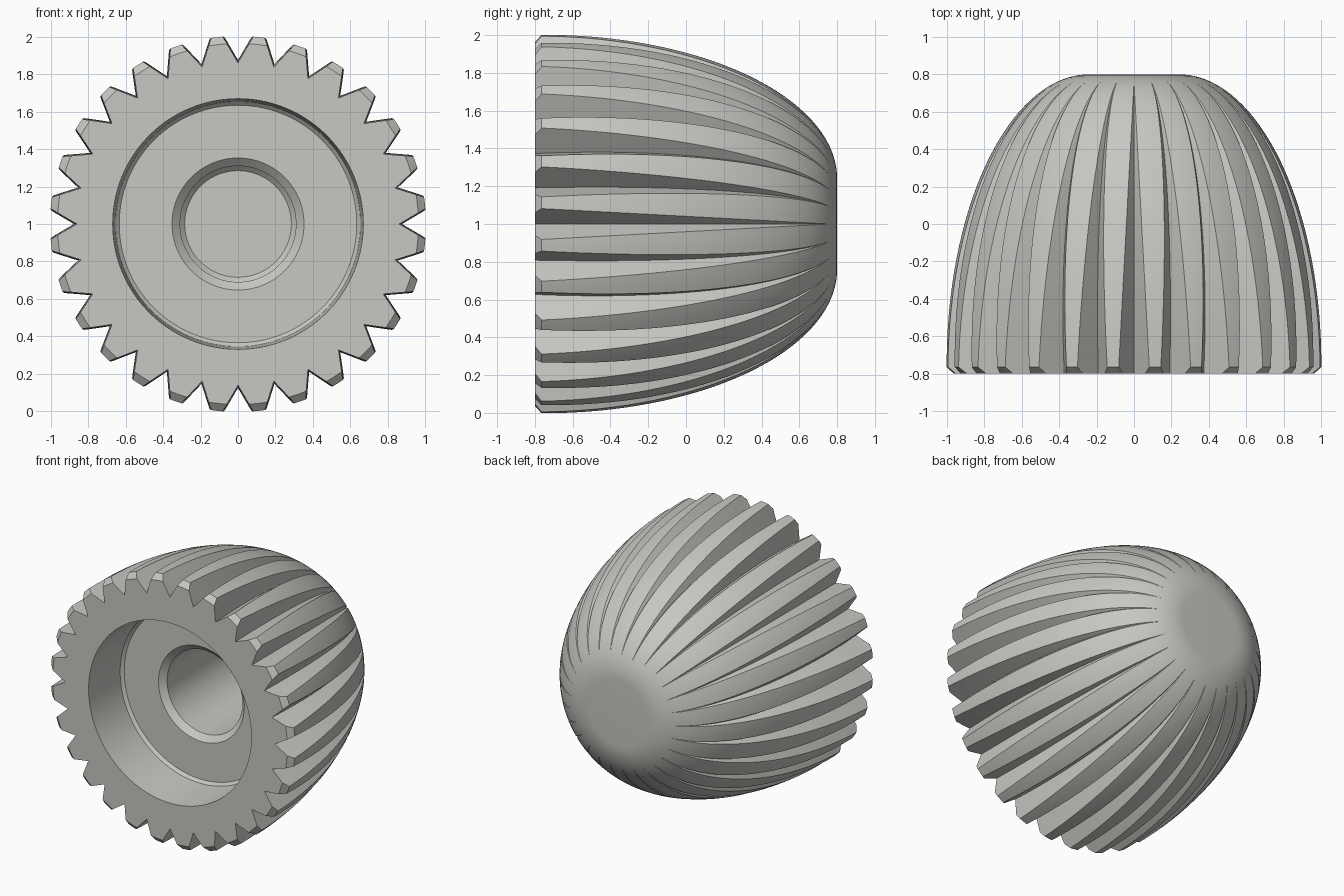
import bpy, bmesh, math

if "Cube" in bpy.data.objects:
    bpy.data.objects.remove(bpy.data.objects["Cube"])

TEETH, ARC = 28, 4            # number of ridges, facets across each ridge
STEP = 2 * math.pi / TEETH
BACK, FRONT, EDGE = 0.80, -0.80, -0.765
GROOVE_END = 1.345            # dome angle where the grooves run out

mat = bpy.data.materials.new("warm grey")
mat.diffuse_color = (0.57, 0.57, 0.54, 1)
mat.use_nodes = True
mat.node_tree.nodes["Principled BSDF"].inputs["Base Color"].default_value = mat.diffuse_color

bm = bmesh.new()


def ring(y, r, depth=0.0):
    """Closed outline around the y axis, notched by V grooves of the given depth."""
    half = math.atan2(depth * math.tan(math.radians(30)), r)
    polar = []
    for k in range(TEETH):
        a = k * STEP
        polar.append((a, r - depth))                       # groove bottom
        for j in range(ARC + 1):                           # ridge top
            polar.append((a + half + (STEP - 2 * half) * j / ARC, r))
    return [bm.verts.new((q * math.sin(a), y, 1 + q * math.cos(a))) for a, q in polar]


# domed outer shell, back to front
rings = []
angles = [math.pi / 2 - (math.pi / 2 - GROOVE_END) * i / 6 for i in range(6)]
angles += [GROOVE_END * (1 - i / 28) for i in range(29)]
for t in angles:
    y = EDGE + (BACK - EDGE) * math.sin(t)
    r = 0.24 + 0.765 * math.cos(t)
    y_end = EDGE + (BACK - EDGE) * math.sin(GROOVE_END)
    depth = max(0.0, 0.142 * (y_end - y) / (y_end - EDGE))
    rings.append(ring(y, r, depth))

# chamfered front edge of the ridges
rings.append(ring(FRONT, 0.965, 0.103))

# stepped socket: cavity wall, floor chamfer, bore mouth chamfer, bore, bore end
for y, r in [(FRONT, 0.67), (-0.45, 0.655), (-0.43, 0.635),
             (-0.43, 0.353), (-0.39, 0.31), (0.33, 0.31), (0.355, 0.285)]:
    rings.append(ring(y, r))

n = len(rings[0])
for a, b in zip(rings, rings[1:]):
    for i in range(n):
        j = (i + 1) % n
        bm.faces.new((a[i], a[j], b[j], b[i]))
bm.faces.new(rings[0])        # flat back cap
bm.faces.new(rings[-1])       # bore end

bmesh.ops.remove_doubles(bm, verts=bm.verts, dist=0.0002)
bmesh.ops.recalc_face_normals(bm, faces=bm.faces)

mesh = bpy.data.meshes.new("ribbed_knob")
bm.to_mesh(mesh)
bm.free()
mesh.materials.append(mat)
knob = bpy.data.objects.new("ribbed_knob", mesh)
bpy.context.collection.objects.link(knob)
bpy.context.view_layer.objects.active = knob
knob.select_set(True)
bpy.ops.object.shade_smooth_by_angle(angle=math.radians(25))
